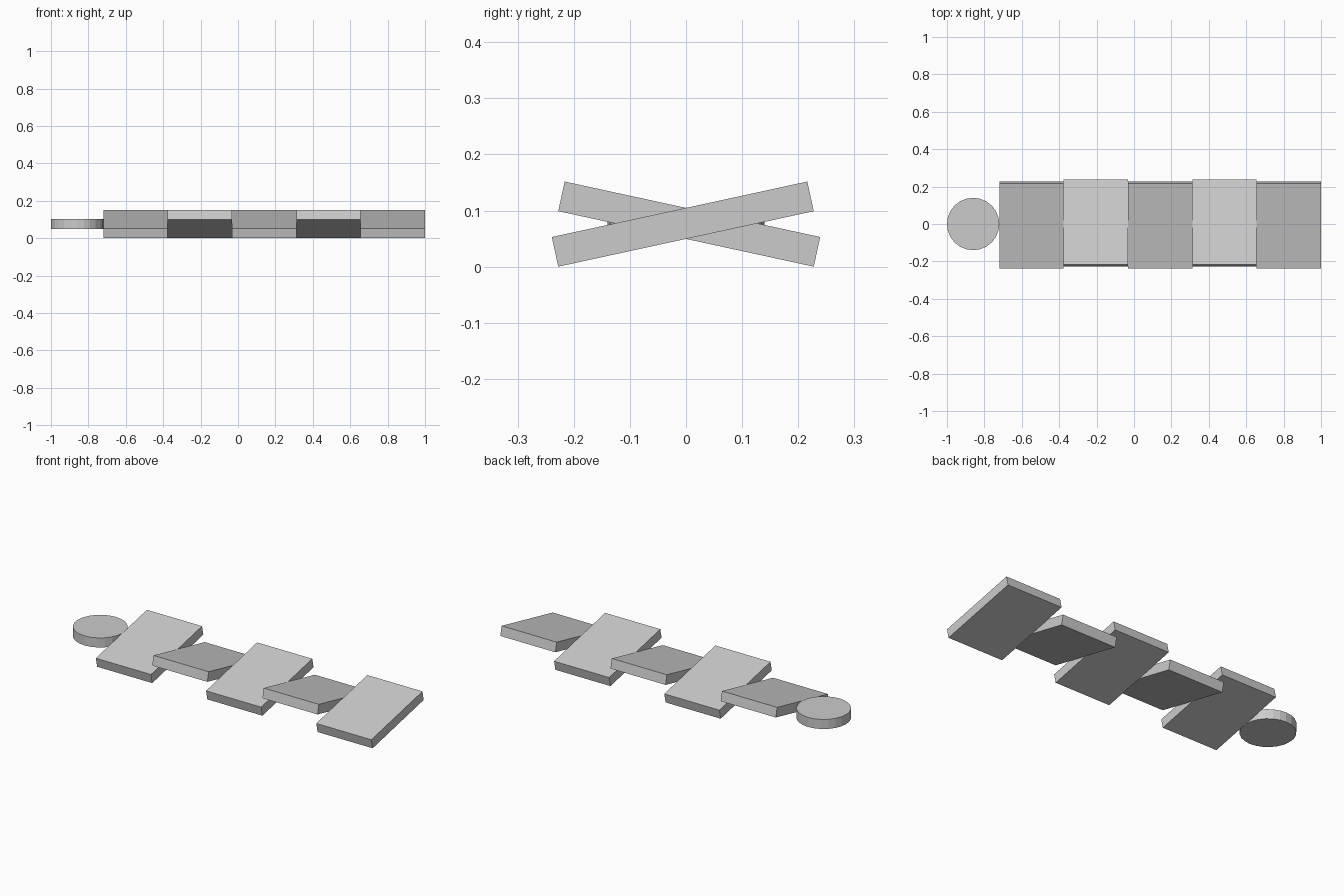
import bpy, math
from mathutils import Matrix

if "Cube" in bpy.data.objects:
    bpy.data.objects.remove(bpy.data.objects["Cube"])

X0, X1 = -0.72, 1.0        # extent of the row of plates
COUNT = 5
WIDTH = (X1 - X0) / COUNT
DEPTH, THICK = 0.466, 0.054
TILT = math.radians(12.25)
BASE = DEPTH / 2 * math.sin(TILT)   # tilt axis height, lowest edge on z = 0


def plate(i):
    # slab hinged about the centre line of its underside, tilting alternately
    bpy.ops.mesh.primitive_cube_add(size=1)
    ob = bpy.context.object
    ob.name = f"tilted_plate_{i + 1}"
    angle = TILT if i % 2 == 0 else -TILT
    ob.data.transform(Matrix.Translation((0, 0, THICK / 2))
                      @ Matrix.Diagonal((WIDTH, DEPTH, THICK, 1)))
    ob.location = (X0 + WIDTH * (i + 0.5), 0, BASE)
    ob.rotation_euler = (angle, 0, 0)


for i in range(COUNT):
    plate(i)

# flat round disc at the left end
R = (X0 + 1.0) / 2
bpy.ops.mesh.primitive_cylinder_add(vertices=24, radius=R, depth=THICK,
                                    location=(-1.0 + R, 0, BASE + THICK / 2))
bpy.context.object.name = "end_disc"
